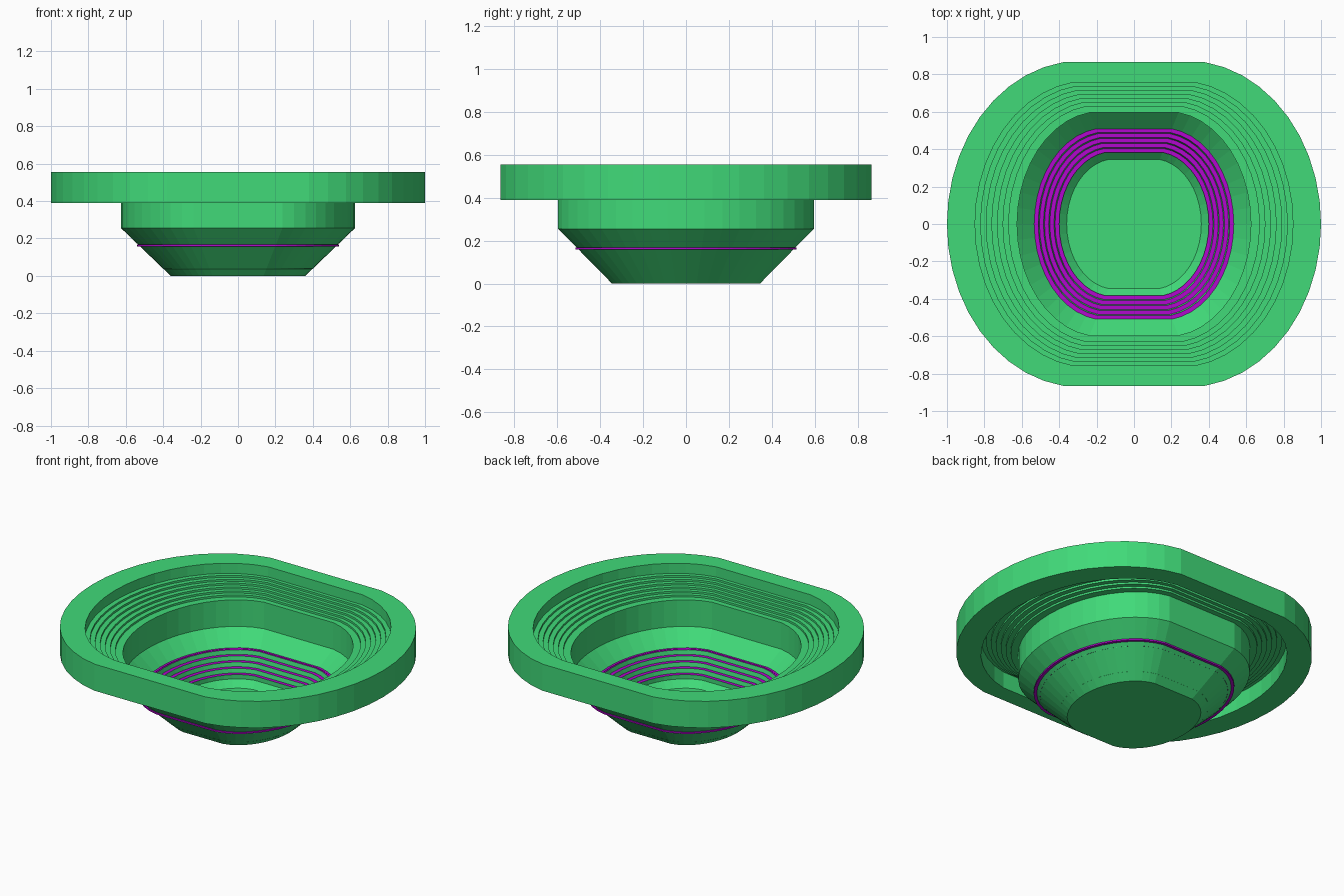
import bpy, bmesh, math

old = bpy.data.objects.get("Cube")
if old:
    bpy.data.objects.remove(old, do_unlink=True)


def material(name, rgb):
    m = bpy.data.materials.new(name)
    m.use_nodes = True
    m.diffuse_color = (*rgb, 1)
    m.node_tree.nodes["Principled BSDF"].inputs["Base Color"].default_value = (*rgb, 1)
    return m


GREEN = material("bright green", (0.052, 0.70, 0.19))
PURPLE = material("violet", (0.45, 0.002, 0.62))
SEGMENTS = 10


def half_depth(r):
    """Half size along y of the outline whose half size along x is r."""
    return 0.945 * r + 0.005 if r < 0.63 else 0.60 + (r - 0.63) * 0.716


def outline(r):
    """Straight front and back joined by elliptical ends."""
    flat, depth = 0.38 * r, half_depth(r)
    start = math.radians(82)
    end = []
    for i in range(SEGMENTS * 2 + 1):
        a = -start + start * i / SEGMENTS
        x = flat + (r - flat) * (math.cos(a) - math.cos(start)) / (1 - math.cos(start))
        end.append((x, depth * math.sin(a) / math.sin(start)))
    return end + [(-x, -y) for x, y in end]


def loft(name, profile, closed=False, cap=False, treads=False):
    """Sweep a profile of (half width, height) points round the outline."""
    bm = bmesh.new()
    rings = [[bm.verts.new((x, y, z)) for x, y in outline(r)] for r, z in profile]
    pairs = list(zip(rings, rings[1:]))
    if closed:
        pairs.append((rings[-1], rings[0]))
    for low, high in pairs:
        for i in range(len(low)):
            j = (i + 1) % len(low)
            bm.faces.new((low[i], low[j], high[j], high[i]))
    if cap:
        bm.faces.new(rings[0])
    bm.normal_update()
    if closed:
        bmesh.ops.recalc_face_normals(bm, faces=bm.faces)
    for f in bm.faces:
        f.material_index = int(treads and abs(f.normal.z) > 0.95)
    mesh = bpy.data.meshes.new(name)
    bm.to_mesh(mesh)
    bm.free()
    mesh.materials.append(GREEN)
    mesh.materials.append(PURPLE)
    obj = bpy.data.objects.new(name, mesh)
    bpy.context.collection.objects.link(obj)
    return obj


# Floor, sloping bowl and upright bowl wall
loft("bowl", [(0.36, 0), (0.625, 0.255), (0.625, 0.42)], cap=True)

# Upper stepped terrace from the bowl wall out to the rim
terrace, r, z = [(0.625, 0.42), (0.67, 0.42)], 0.67, 0.42
for step in range(6):
    z += 0.012
    terrace.append((r, z))
    r += 0.03
    terrace.append((r, z))
loft("upper_terrace", terrace)

# Thick outer rim
loft("outer_rim", [(0.85, 0.39), (1, 0.39), (1, 0.555), (0.85, 0.555)], closed=True)

# Lower seating rows with violet treads
rows = [(0.40, 0.038)]
for row in range(5):
    r, z = 0.40 + 0.028 * row, 0.065 + 0.025 * row
    rows += [(r, z), (r + 0.022, z)]
loft("lower_seating", rows, treads=True)

# Violet band showing round the outside of the bowl
band = loft("outer_band", [(0.52, 0.158), (0.541, 0.158), (0.541, 0.167), (0.52, 0.167)], closed=True)
for face in band.data.polygons:
    face.material_index = 1
